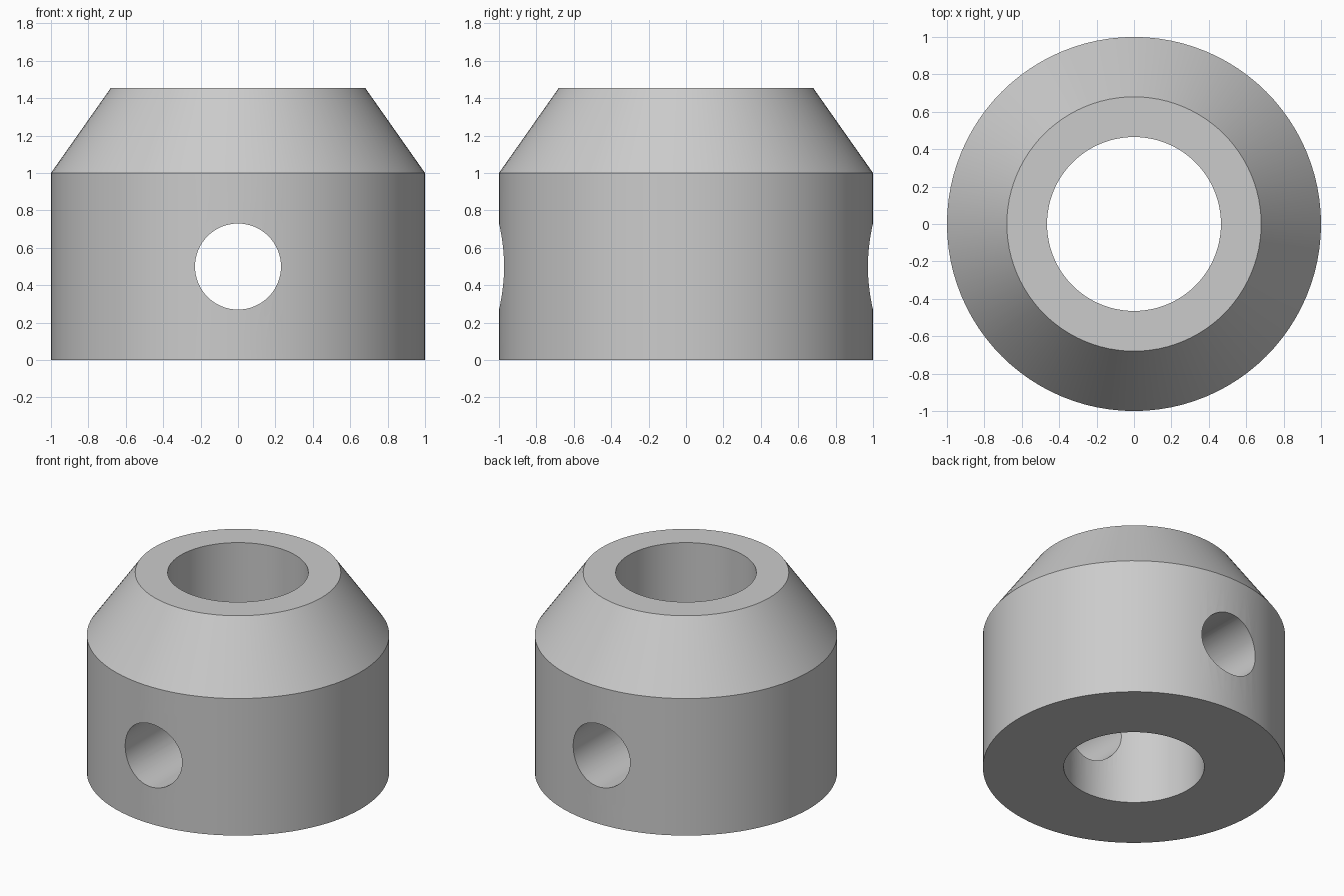
import bpy, bmesh, math

if "Cube" in bpy.data.objects:
    bpy.data.objects.remove(bpy.data.objects["Cube"])

SEGMENTS = 96

grey = bpy.data.materials.new("light_grey")
grey.diffuse_color = (0.6, 0.6, 0.6, 1)
grey.use_nodes = True
grey.node_tree.nodes["Principled BSDF"].inputs["Base Color"].default_value = grey.diffuse_color

# Collar body: closed cross-section (radius, height) swept round z
profile = [(0.465, 0), (1, 0), (1, 1), (0.68, 1.455), (0.465, 1.455)]
bm = bmesh.new()
rings = []
for i in range(SEGMENTS):
    a = 2 * math.pi * i / SEGMENTS
    rings.append([bm.verts.new((r * math.cos(a), r * math.sin(a), z)) for r, z in profile])
for i in range(SEGMENTS):
    here, there = rings[i], rings[(i + 1) % SEGMENTS]
    for j in range(len(profile)):
        k = (j + 1) % len(profile)
        bm.faces.new((here[j], there[j], there[k], here[k]))
bmesh.ops.recalc_face_normals(bm, faces=bm.faces)
mesh = bpy.data.meshes.new("collar")
bm.to_mesh(mesh)
bm.free()
mesh.materials.append(grey)
collar = bpy.data.objects.new("collar", mesh)
bpy.context.collection.objects.link(collar)

# Cross hole drilled through both walls, front to back
bpy.ops.mesh.primitive_cylinder_add(vertices=64, radius=0.23, depth=2.4,
                                    location=(0, 0, 0.5), rotation=(math.pi / 2, 0, 0))
drill = bpy.context.object
drill.name = "cross_hole_cutter"
drill.hide_render = True
drill.data.materials.append(grey)

bpy.ops.object.select_all(action='DESELECT')
collar.select_set(True)
bpy.context.view_layer.objects.active = collar
cut = collar.modifiers.new("cross_hole", 'BOOLEAN')
cut.operation = 'DIFFERENCE'
cut.solver = 'EXACT'
cut.object = drill
bpy.ops.object.modifier_apply(modifier=cut.name)
bpy.data.objects.remove(drill, do_unlink=True)

# Smooth walls with crisp rims
bpy.ops.object.shade_smooth_by_angle(angle=math.radians(25))
